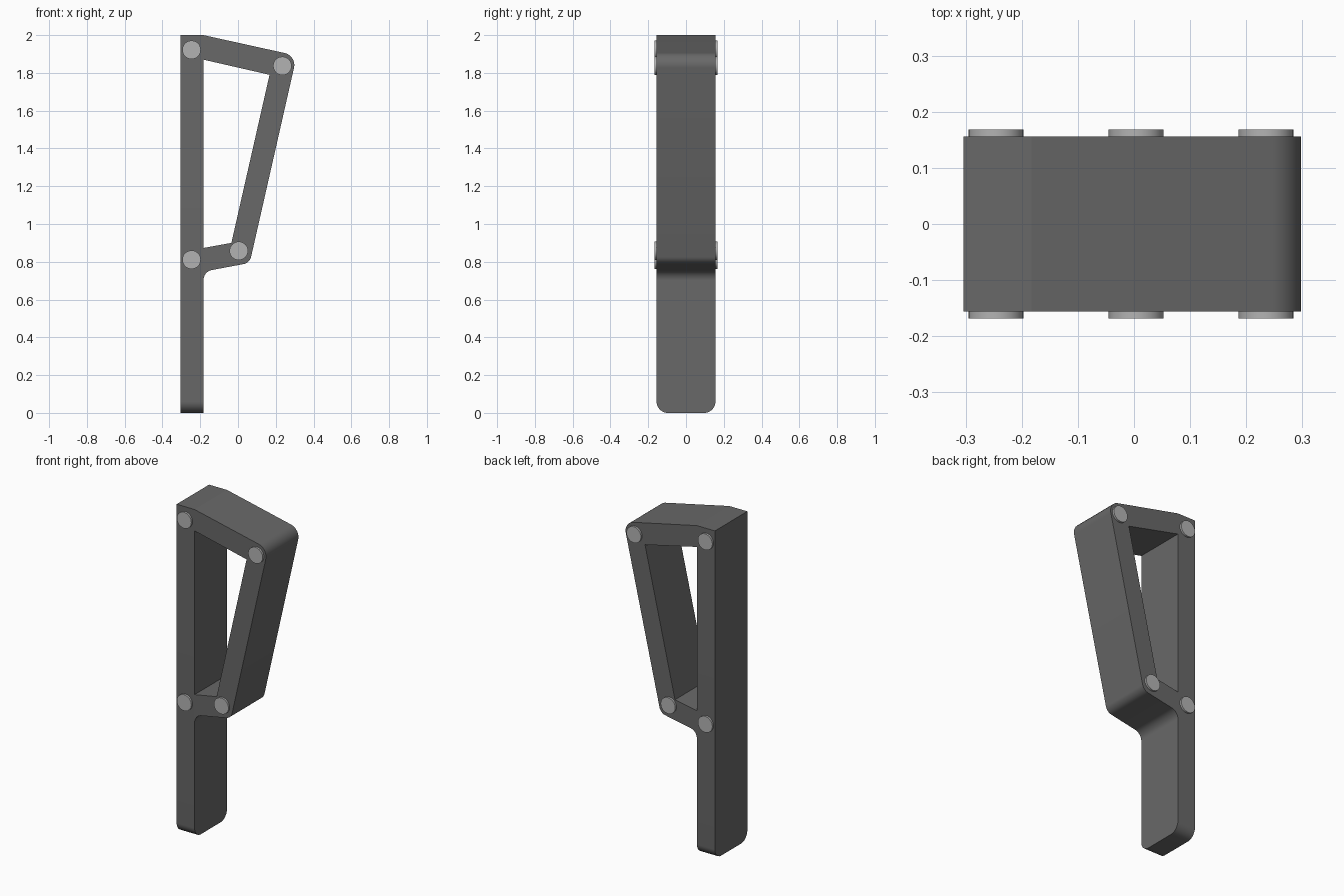
import bpy, bmesh, math
from mathutils import Vector

if "Cube" in bpy.data.objects:
    bpy.data.objects.remove(bpy.data.objects["Cube"])

HALF = 0.156           # half depth of the body
XL, XR = -0.304, -0.183  # left and right side of the post


def material(name, v):
    m = bpy.data.materials.new(name)
    m.diffuse_color = (v, v, v, 1)
    m.use_nodes = True
    m.node_tree.nodes["Principled BSDF"].inputs["Base Color"].default_value = m.diffuse_color
    return m


dark = material("dark_grey", 0.14)
light = material("light_grey", 0.45)


def rounded(points, steps=8):
    """Outline from (a, b, radius) corners, rounding those with a radius."""
    out = []
    n = len(points)
    for i, (a, b, r) in enumerate(points):
        p = Vector((a, b))
        if r == 0:
            out.append(p)
            continue
        u = (Vector(points[i - 1][:2]) - p).normalized()
        v = (Vector(points[(i + 1) % n][:2]) - p).normalized()
        half = u.angle(v) / 2
        d = r / math.tan(half)
        c = p + (u + v).normalized() * r / math.sin(half)
        s, e = p + u * d - c, p + v * d - c
        for k in range(steps + 1):
            out.append(c + s.lerp(e, k / steps).normalized() * r)
    return out


def extrude(name, outline, place, lo, hi):
    """Extrude an outline between two depths; place maps (a, b, depth) to xyz."""
    bm = bmesh.new()
    face = bm.faces.new([bm.verts.new(place(p.x, p.y, lo)) for p in outline])
    geo = bmesh.ops.extrude_face_region(bm, geom=[face], use_keep_orig=True)["geom"]
    shift = Vector(place(0, 0, hi)) - Vector(place(0, 0, lo))
    bmesh.ops.translate(bm, vec=shift,
                        verts=[g for g in geo if isinstance(g, bmesh.types.BMVert)])
    bmesh.ops.recalc_face_normals(bm, faces=bm.faces)
    me = bpy.data.meshes.new(name)
    bm.to_mesh(me)
    bm.free()
    ob = bpy.data.objects.new(name, me)
    bpy.context.collection.objects.link(ob)
    finish(ob, dark)


def finish(ob, mat):
    ob.data.materials.append(mat)
    bpy.ops.object.select_all(action='DESELECT')
    bpy.context.view_layer.objects.active = ob
    ob.select_set(True)
    bpy.ops.object.shade_smooth_by_angle(angle=math.radians(30))


# upright post with rounded foot corners
post = [(-HALF, 0, 0.06), (HALF, 0, 0.06), (HALF, 2, 0), (-HALF, 2, 0)]
extrude("post", rounded(post), lambda a, b, d: (d, a, b), XL, XR)

# bent bracket: top arm, slanted bar and lower arm with fillet
bracket = [(XR, 2.0, 0), (0.311, 1.891, 0.065), (0.062, 0.794, 0.05),
           (XR, 0.748, 0.055), (XR, 0.66, 0), (XR - 0.02, 0.66, 0),
           (XR - 0.02, 0.87, 0), (XR, 0.873, 0),
           (-0.035, 0.90, 0), (0.167, 1.79, 0), (XR, 1.87, 0)]
extrude("bracket", rounded(bracket), lambda a, b, d: (a, d, b), -HALF, HALF)

# hinge pins running through each joint
for x, z in [(-0.246, 1.922), (0.235, 1.837), (-0.246, 0.811), (0.004, 0.858)]:
    bpy.ops.mesh.primitive_cylinder_add(vertices=32, radius=0.049, depth=2 * HALF + 0.024,
                                        location=(x, 0, z), rotation=(math.pi / 2, 0, 0))
    pin = bpy.context.object
    pin.name = "hinge_pin"
    finish(pin, light)
